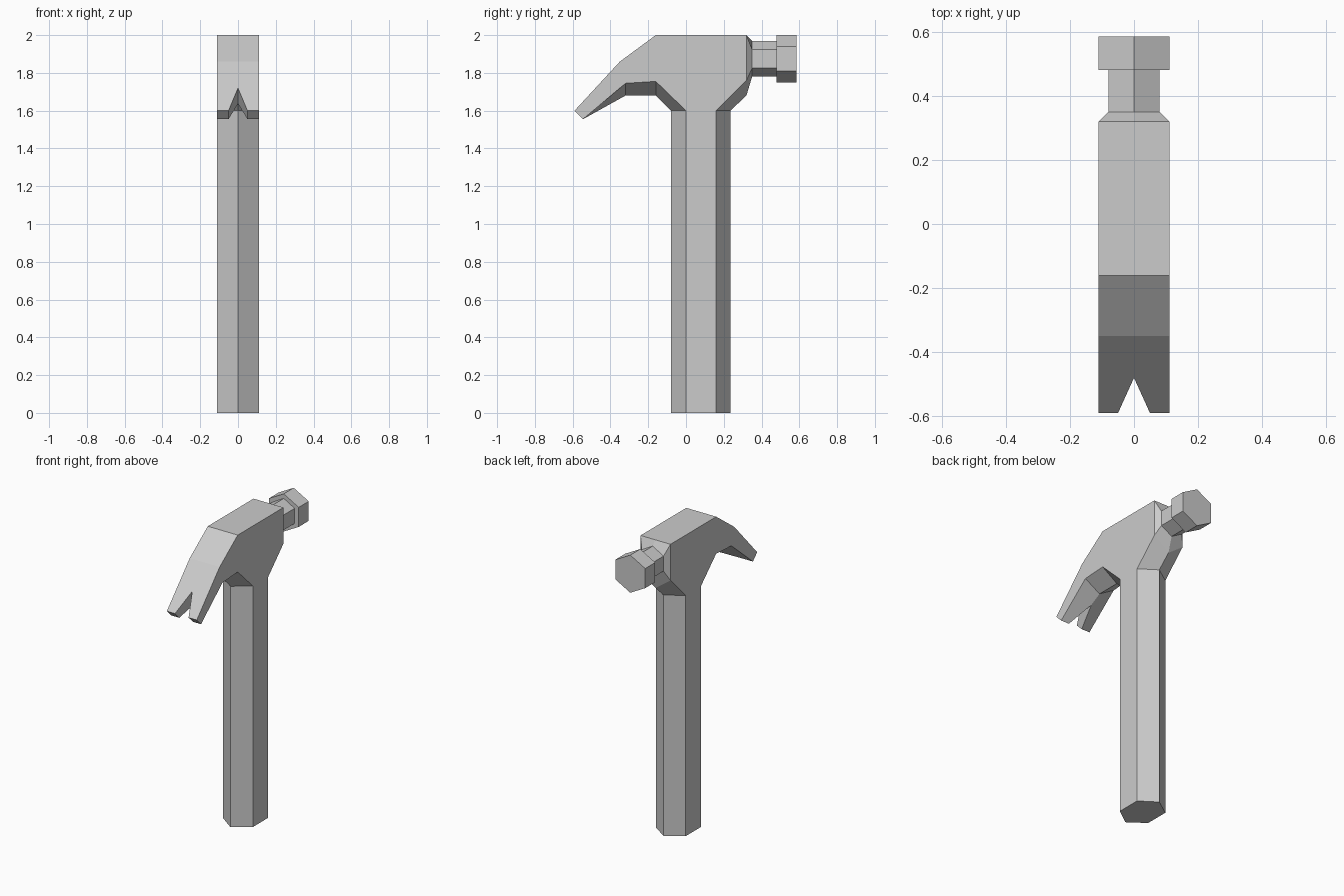
import bpy
import bmesh

cube = bpy.data.objects.get("Cube")
if cube:
    bpy.data.objects.remove(cube, do_unlink=True)

grey = bpy.data.materials.new("plain_grey")
grey.use_nodes = True
COLOUR = (0.6, 0.6, 0.6, 1)
grey.diffuse_color = COLOUR
grey.node_tree.nodes["Principled BSDF"].inputs["Base Color"].default_value = COLOUR


def finish(bm, name):
    """Turn a bmesh into a flat shaded object."""
    bmesh.ops.recalc_face_normals(bm, faces=bm.faces)
    mesh = bpy.data.meshes.new(name)
    bm.to_mesh(mesh)
    bm.free()
    mesh.materials.append(grey)
    obj = bpy.data.objects.new(name, mesh)
    bpy.context.collection.objects.link(obj)
    return obj


def loft(name, rings, cap_start=True):
    """Join rings of equal point count into a tube with end caps."""
    bm = bmesh.new()
    loops = [[bm.verts.new(p) for p in ring] for ring in rings]
    n = len(loops[0])
    for a, b in zip(loops, loops[1:]):
        for i in range(n):
            j = (i + 1) % n
            bm.faces.new((a[i], a[j], b[j], b[i]))
    if cap_start:
        bm.faces.new(loops[0])
    bm.faces.new(loops[-1])
    return finish(bm, name)


def hexagon(y, half_width, top, shoulder, hip, bottom):
    """Upright six-sided ring with points at top and bottom."""
    w = half_width
    return [(0, y, top), (w, y, shoulder), (w, y, hip),
            (0, y, bottom), (-w, y, hip), (-w, y, shoulder)]


# Handle and claw head: flat side panels joined by a keel along the underside
HALF = 0.11
TOP = [(0.32, 2), (-0.16, 2), (-0.35, 1.86), (-0.59, 1.6)]
LOWER = [(-0.545, 1.555), (-0.32, 1.745), (-0.16, 1.755), (0, 1.6),
         (0, 0), (0.16, 0), (0.16, 1.6), (0.32, 1.76)]
KEEL = [(-0.545, 1.555), (-0.32, 1.68), (-0.16, 1.68), (-0.08, 1.6),
        (-0.08, 0), (0.235, 0), (0.235, 1.6), (0.32, 1.68)]

bm = bmesh.new()
left, right = [[bm.verts.new((x, y, z)) for y, z in TOP + LOWER] for x in (HALF, -HALF)]
keel = [bm.verts.new((0, y, z)) for y, z in KEEL]
t = len(TOP)
for side in (left, right):
    bm.faces.new(side)
    low = side[t:]
    for i in range(len(low) - 1):
        bm.faces.new((low[i], low[i + 1], keel[i + 1], keel[i]))
for i in range(t - 1):
    bm.faces.new((left[i], left[i + 1], right[i + 1], right[i]))
bm.faces.new((left[t - 1], left[t], keel[0], right[t], right[t - 1]))
bm.faces.new((left[0], left[-1], keel[-1], right[-1], right[0]))
body = finish(bm, "handle_and_claw")

# V notch cut through the claw, square to its tip
notch = [(0, -0.475, 1.715), (0.075, -0.6475, 1.5425), (-0.075, -0.6475, 1.5425)]
cutter = loft("claw_notch_cutter",
              [[(x, y + d, z - d) for x, y, z in notch] for d in (-0.1, 0.25)])
cutter.hide_render = True
cut = body.modifiers.new("claw_notch", "BOOLEAN")
cut.operation = "DIFFERENCE"
cut.solver = "EXACT"
cut.object = cutter
bpy.context.view_layer.objects.active = body
bpy.ops.object.modifier_apply(modifier=cut.name)
bpy.data.objects.remove(cutter, do_unlink=True)

# Neck, tapering out of the head
loft("neck", [hexagon(0.32, HALF, 2, 2, 1.76, 1.68),
              hexagon(0.35, 0.08, 1.97, 1.925, 1.825, 1.78),
              hexagon(0.48, 0.08, 1.97, 1.925, 1.825, 1.78)], cap_start=False)

# Striking face
loft("striking_face", [hexagon(y, HALF, 2, 1.94, 1.81, 1.75) for y in (0.48, 0.585)])
